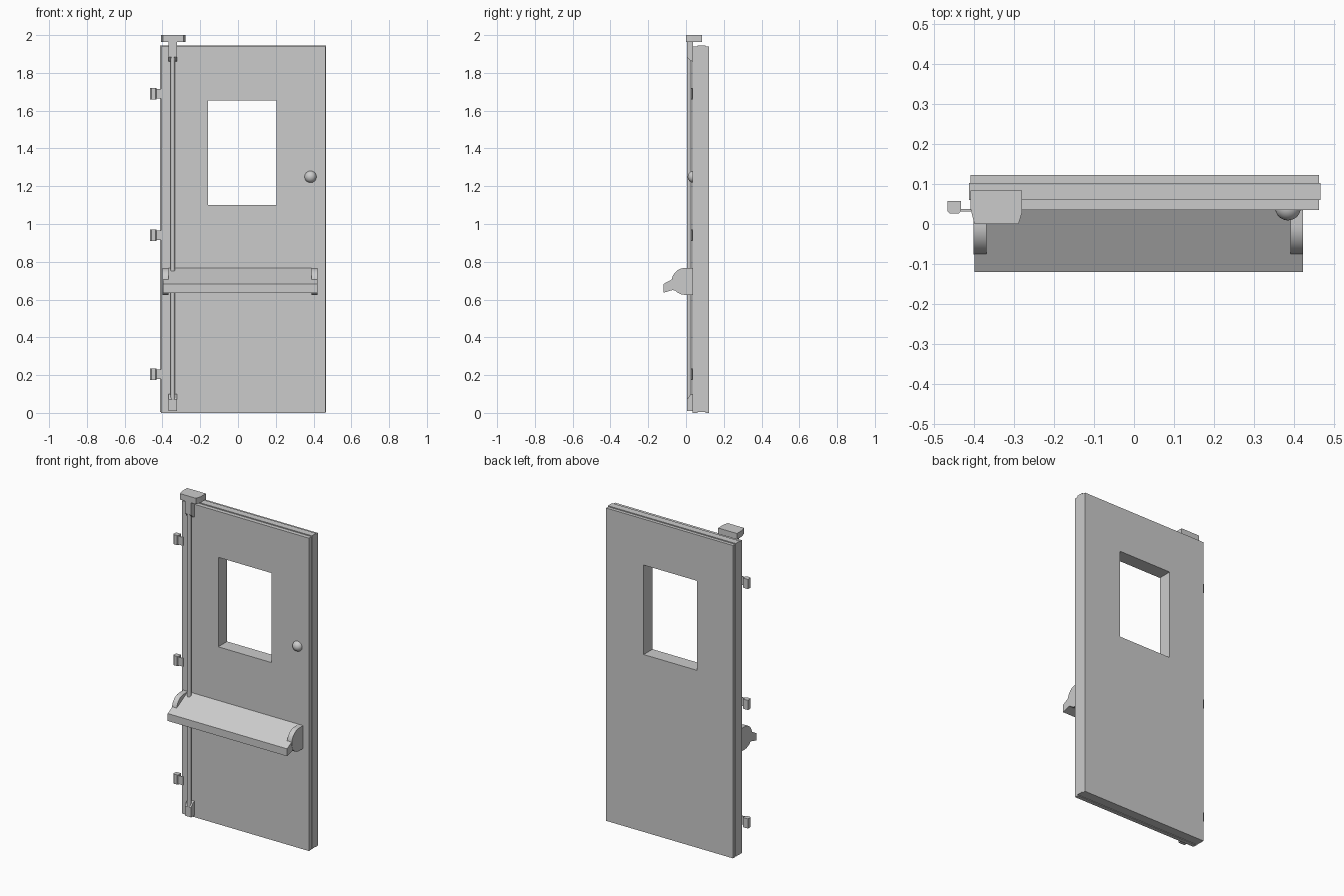
import bpy, bmesh, math
from mathutils import Matrix, Vector

cube = bpy.data.objects.get("Cube")
if cube:
    bpy.data.objects.remove(cube)

grey = bpy.data.materials.new("plain grey")
grey.use_nodes = True
grey.diffuse_color = (0.6, 0.6, 0.6, 1)
grey.node_tree.nodes["Principled BSDF"].inputs["Base Color"].default_value = (0.6, 0.6, 0.6, 1)


def finish(name, bm, smooth=False):
    bmesh.ops.recalc_face_normals(bm, faces=bm.faces)
    mesh = bpy.data.meshes.new(name)
    bm.to_mesh(mesh)
    bm.free()
    mesh.materials.append(grey)
    obj = bpy.data.objects.new(name, mesh)
    bpy.context.collection.objects.link(obj)
    if smooth:
        bpy.ops.object.select_all(action='DESELECT')
        bpy.context.view_layer.objects.active = obj
        obj.select_set(True)
        bpy.ops.object.shade_smooth_by_angle(angle=math.radians(35))
    return obj


def prism(name, profile, axis, lo, hi, smooth=False):
    """Extrude a 2D profile: (y, z) along x, or (x, y) along z."""
    place = (lambda a, b, t: (t, a, b)) if axis == 'x' else (lambda a, b, t: (a, b, t))
    bm = bmesh.new()
    face = bm.faces.new([bm.verts.new(place(a, b, lo)) for a, b in profile])
    ext = bmesh.ops.extrude_face_region(bm, geom=[face])
    verts = [v for v in ext["geom"] if isinstance(v, bmesh.types.BMVert)]
    bmesh.ops.translate(bm, verts=verts, vec=Vector(place(0, 0, hi - lo)))
    return finish(name, bm, smooth)


def box(name, x0, x1, y0, y1, z0, z1):
    return prism(name, [(x0, y0), (x1, y0), (x1, y1), (x0, y1)], 'z', z0, z1)


def panel(name, x0, x1, y0, y1, z0, z1):
    """Slab with the window opening through it."""
    bm = bmesh.new()
    wx0, wx1, wz0, wz1 = -0.16, 0.205, 1.10, 1.655
    outer = [(x0, z0), (x1, z0), (x1, z1), (x0, z1)]
    inner = [(wx0, wz0), (wx1, wz0), (wx1, wz1), (wx0, wz1)]
    rings = [[bm.verts.new((x, y, z)) for x, z in loop]
             for loop, y in ((outer, y0), (outer, y1), (inner, y1), (inner, y0))]
    for r in range(4):
        a, b = rings[r], rings[(r + 1) % 4]
        for i in range(4):
            j = (i + 1) % 4
            bm.faces.new((a[i], a[j], b[j], b[i]))
    return finish(name, bm)


# Door leaf: two skins around a slightly proud core
panel("door_front_skin", -0.408, 0.462, 0.035, 0.06, 0.0, 1.94)
panel("door_core", -0.412, 0.465, 0.06, 0.102, 0.004, 1.946)
panel("door_back_skin", -0.408, 0.462, 0.102, 0.122, 0.0, 1.94)

# Hinges on the right edge
for part, z in (("lower", 0.205), ("middle", 0.94), ("upper", 1.69)):
    prism(part + "_hinge_knuckle",
          [(-0.465, 0.032), (-0.459, 0.026), (-0.437, 0.026), (-0.431, 0.032),
           (-0.431, 0.057), (-0.465, 0.057)], 'z', z - 0.03, z + 0.03)
    box(part + "_hinge_leaf", -0.432, -0.400, 0.031, 0.037, z - 0.026, z + 0.026)

# Vertical latch rod
bm = bmesh.new()
bmesh.ops.create_cone(bm, cap_ends=True, segments=20, radius1=0.012, radius2=0.012,
                      depth=1.84, matrix=Matrix.Translation((-0.345, 0.016, 0.98)))
finish("latch_rod", bm, True)

# Latch housings with sloped inner ends
prism("upper_latch", [(0.036, 1.86), (0.022, 1.865), (0.004, 1.885), (0.004, 1.968), (0.036, 1.968)],
      'x', -0.367, -0.324)
prism("lower_latch", [(0.036, 0.01), (0.004, 0.01), (0.004, 0.07), (0.022, 0.095), (0.036, 0.10)],
      'x', -0.367, -0.324)
prism("latch_strike", [(-0.408, 0.084), (-0.408, 0.04), (-0.398, 0.0), (-0.288, 0.0),
                       (-0.279, 0.03), (-0.279, 0.084)], 'z', 1.963, 2.0)

# Push bar with a sloping top and blunt nose
prism("push_bar", [(0.036, 0.768), (-0.12, 0.682), (-0.12, 0.636), (-0.072, 0.65), (0.036, 0.636)],
      'x', -0.398, 0.421)

# Rounded end caps of the push bar
arc = [(-0.005 - 0.071 * math.sin(t), 0.696 + 0.071 * math.cos(t))
       for t in (math.pi * i / 20 for i in range(21))]
cap = [(0.036, 0.767)] + arc + [(0.036, 0.625)]
for side, x0, x1 in (("right", -0.400, -0.368), ("left", 0.390, 0.422)):
    prism(side + "_bar_end", cap, 'x', x0, x1, True)

# Round knob
bm = bmesh.new()
bmesh.ops.create_uvsphere(bm, u_segments=28, v_segments=16, radius=0.032,
                          matrix=Matrix.Translation((0.384, 0.041, 1.25)))
finish("door_knob", bm, True)
